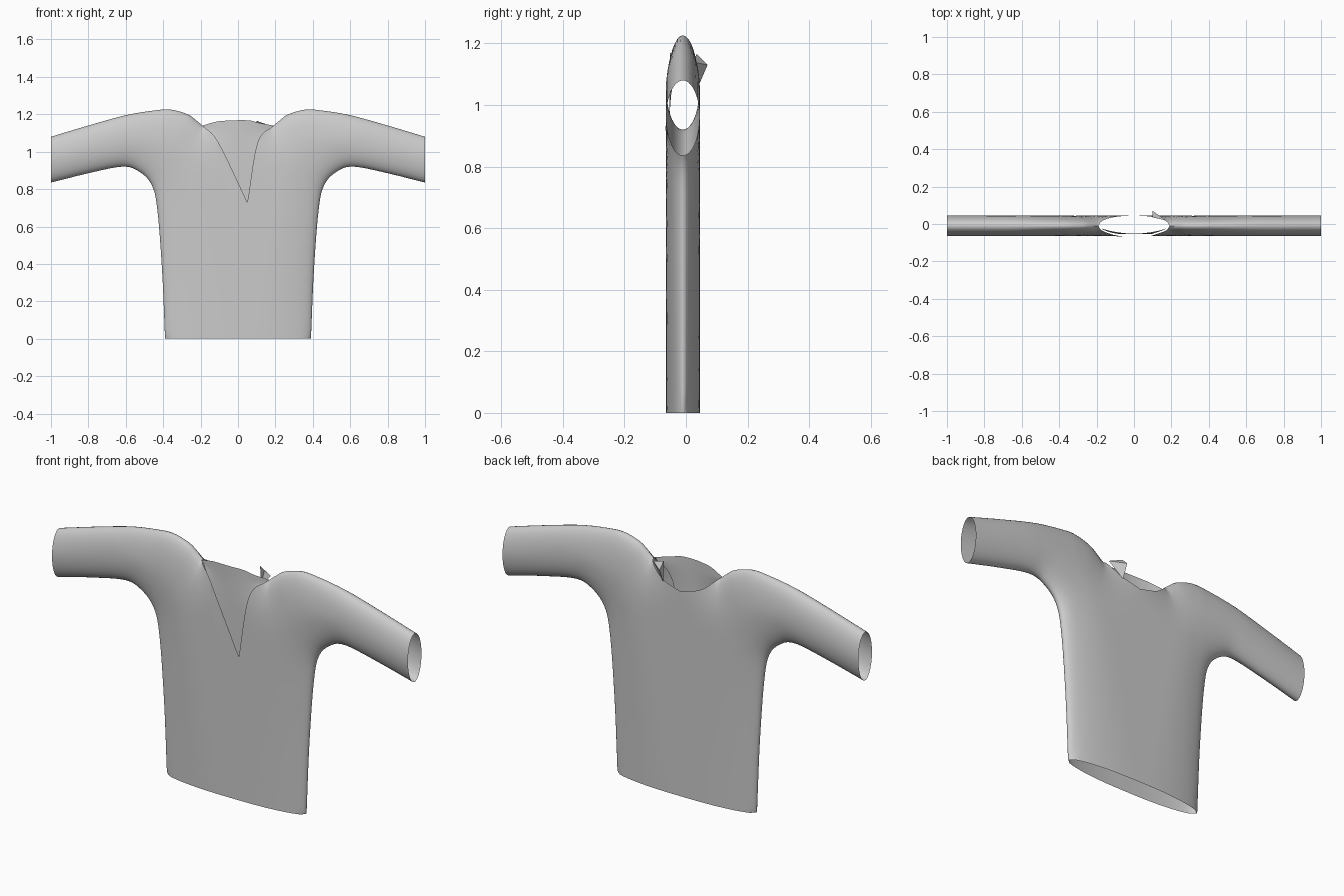
import bpy, bmesh, math
from mathutils import Vector

cube = bpy.data.objects.get("Cube")
if cube:
    bpy.data.objects.remove(cube, do_unlink=True)

cloth = bpy.data.materials.new("grey_cloth")
cloth.use_nodes = True
GREY = (0.6, 0.6, 0.6, 1)
cloth.diffuse_color = GREY
cloth.node_tree.nodes["Principled BSDF"].inputs["Base Color"].default_value = GREY

MID_Y, DEPTH = -0.01, 0.055

# Matching points (x, z) on the shoulder seam and the underarm and side seam
TOP = [(1, 1.08), (.8, 1.14), (.6, 1.195), (.45, 1.22), (.36, 1.225), (.27, 1.2), (.22, 1.165), (.19, 1.14)]
SIDE = [(1, .835), (.8, .885), (.62, .92), (.53, .895), (.46, .82), (.43, .68), (.405, .35), (.39, 0)]


def smooth_path(points, steps):
    """Catmull-Rom curve through the points."""
    p = [Vector(q) for q in points]
    p = [2 * p[0] - p[1]] + p + [2 * p[-1] - p[-2]]
    out = []
    for a, b, c, d in zip(p, p[1:], p[2:], p[3:]):
        for i in range(steps):
            t = i / steps
            out.append(.5 * (2 * b + (c - a) * t + (2 * a - 5 * b + 4 * c - d) * t**2
                             + (3 * b - a - 3 * c + d) * t**3))
    return out + [p[-2]]


top_seam, side_seam = smooth_path(TOP, 5), smooth_path(SIDE, 5)


def seam_distance(p):
    best = 9
    for seam in (top_seam, side_seam):
        for a, b in zip(seam, seam[1:]):
            t = max(0, min(1, (p - a).dot(b - a) / (b - a).length_squared))
            best = min(best, (p - a.lerp(b, t)).length)
    return best


def half_depth(x, z):
    """Rounded swelling away from the seams."""
    x = abs(x)
    k = max(0, min(1, (.65 - x) / .3))
    radius = .125 + .1 * k + .12 * k * max(0, 1 - z / .9)
    t = min(1, seam_distance(Vector((x, z))) / radius)
    return DEPTH * math.sqrt(max(0, 1 - (1 - t) ** 2))


def loft(bm, upper, lower, place, rows=18):
    """Ribs of vertices between two matching curves."""
    ribs = []
    for a, b in zip(upper, lower):
        rib = []
        for j in range(rows + 1):
            p = a.lerp(b, (1 - math.cos(math.pi * j / rows)) / 2)
            rib.append(bm.verts.new(place(p.x, p.y)))
        ribs.append(rib)
    for r, s in zip(ribs, ribs[1:]):
        for j in range(rows):
            bm.faces.new((r[j], r[j + 1], s[j + 1], s[j]))


def finish(bm, name, angle=50):
    bmesh.ops.remove_doubles(bm, verts=bm.verts, dist=.0008)
    bmesh.ops.dissolve_degenerate(bm, dist=.0005, edges=bm.edges)
    bmesh.ops.recalc_face_normals(bm, faces=bm.faces)
    mesh = bpy.data.meshes.new(name)
    bm.to_mesh(mesh)
    bm.free()
    obj = bpy.data.objects.new(name, mesh)
    bpy.context.collection.objects.link(obj)
    mesh.materials.append(cloth)
    bpy.ops.object.select_all(action='DESELECT')
    bpy.context.view_layer.objects.active = obj
    obj.select_set(True)
    bpy.ops.object.shade_smooth_by_angle(angle=math.radians(angle))
    return obj


# Shirt shell: front and back, left and right, open at cuffs, hem and neck
V_X, V_Z = .05, .73
bm = bmesh.new()
for side in (1, -1):
    for face in (1, -1):
        if face == 1:
            end_x = 0
            neck = smooth_path([(.19, 1.14), (.11, 1.075), (0, 1.04)], 8)
        else:
            end_x = V_X * side
            neck = smooth_path([(.19, 1.14), (.105, 1.05), (end_x, V_Z)], 8)
        hem = smooth_path([(.39, 0), ((.39 + end_x) / 2, 0), (end_x, 0)], 8)
        loft(bm, top_seam + neck[1:], side_seam + hem[1:],
             lambda x, z: (x * side, MID_Y + face * half_depth(x, z), z))
finish(bm, "shirt")

# Recessed panel filling the neck opening, with an arched top edge
bm = bmesh.new()
upper = smooth_path([(-.19, 1.14), (-.1, 1.163), (V_X, 1.168), (.11, 1.155), (.19, 1.14)], 6)
lower = smooth_path([(-.19, 1.138), (-.11, 1.03), (V_X, .72), (.11, 1.03), (.19, 1.138)], 6)
loft(bm, upper, lower, lambda x, z: (x, MID_Y - max(0, half_depth(x, min(z, 1.12)) - .012), z))
finish(bm, "neck_panel")

# Narrow folded edge along the right of the neck slit
bm = bmesh.new()
outer = [Vector((-.105, 1.05)), Vector((-.05, .9)), Vector((.01, .77))]
inner = [Vector((-.115, 1.03)), Vector((-.085, .88)), Vector((-.03, .75))]
loft(bm, outer, inner, lambda x, z: (x, MID_Y - half_depth(x, z) - .002, z), rows=2)
finish(bm, "slit_fold")

# Small pointed tab standing out behind the left of the neck
bm = bmesh.new()
corners = [(.1, .035, 1.165), (.1, .04, 1.06), (.17, .02, 1.14)]
base = [bm.verts.new(c) for c in corners]
tip = bm.verts.new((.1, .07, 1.13))
for a, b in zip(base, base[1:] + base[:1]):
    bm.faces.new((a, b, tip))
finish(bm, "neck_tab", 10)
